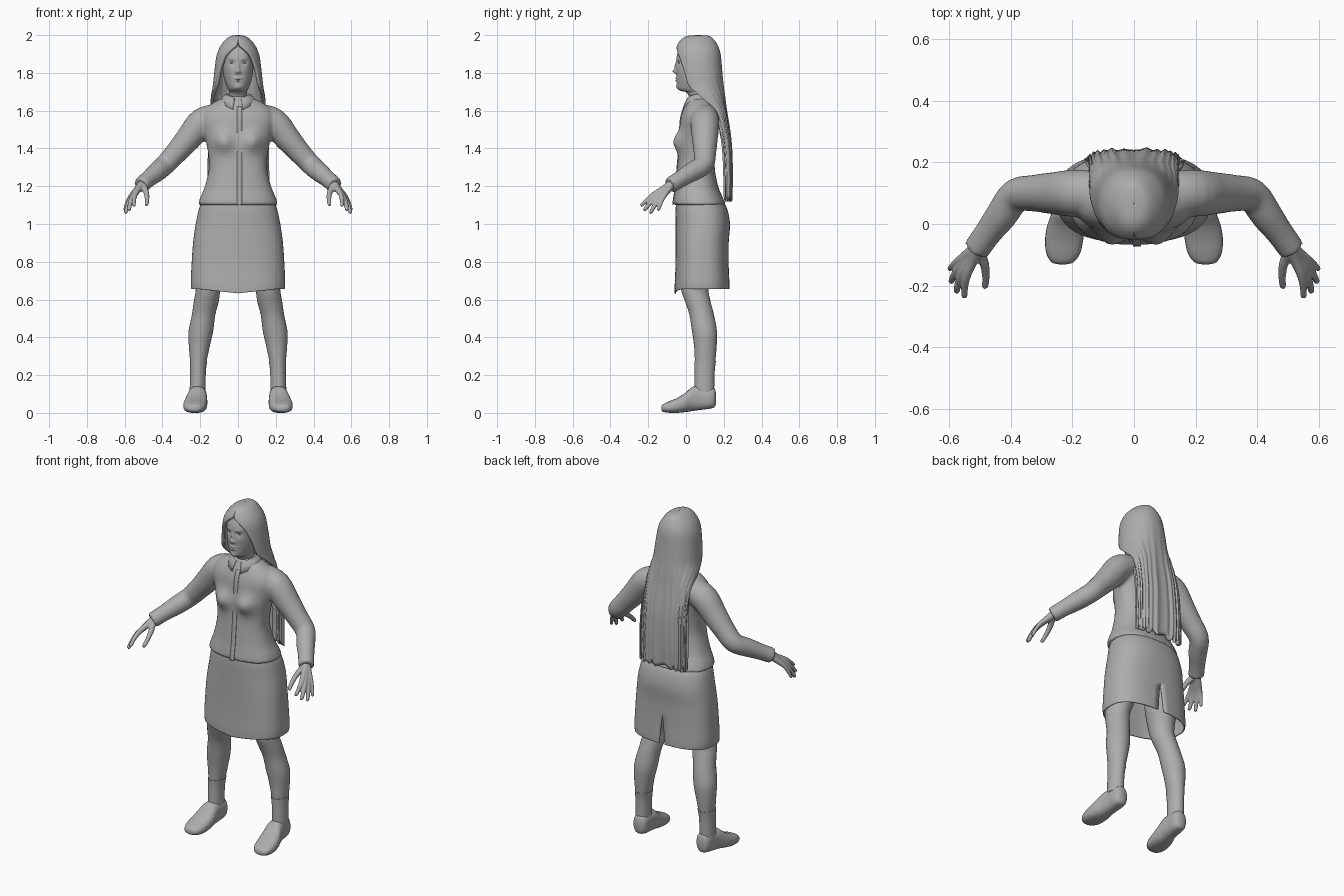
import bpy, bmesh, math
from mathutils import Vector

if "Cube" in bpy.data.objects:
    bpy.data.objects.remove(bpy.data.objects["Cube"])

GREY = bpy.data.materials.new("plain_grey")
GREY.diffuse_color = (0.42, 0.42, 0.42, 1)
GREY.use_nodes = True
GREY.node_tree.nodes["Principled BSDF"].inputs["Base Color"].default_value = GREY.diffuse_color


def smooth_rows(rows, k=4):
    """Catmull-Rom interpolation between table rows."""
    out = []
    for i in range(len(rows) - 1):
        a, b, c, d = rows[max(i - 1, 0)], rows[i], rows[i + 1], rows[min(i + 2, len(rows) - 1)]
        for s in range(k):
            t = s / k
            out.append([0.5 * (2 * q + (r - p) * t + (2 * p - 5 * q + 4 * r - u) * t * t
                               + (3 * q - p - 3 * r + u) * t ** 3) for p, q, r, u in zip(a, b, c, d)])
    return out + [list(rows[-1])]


def power(v, p):
    return math.copysign(abs(v) ** (2 / p), v)


def section(row, angles):
    """Superellipse from (height, centre x, half width, front, back, exponent)."""
    h, cx, rx, f, b, p = row
    return [Vector((cx + rx * power(math.sin(a), p),
                    (f + b) / 2 + (b - f) / 2 * power(math.cos(a), p), h)) for a in angles]


def full(n):
    return [2 * math.pi * i / n for i in range(n)]


def loft(bm, rings, closed=True, cap=True):
    vs = [[bm.verts.new(p) for p in r] for r in rings]
    n = len(vs[0])
    for a, b in zip(vs, vs[1:]):
        for i in range(n if closed else n - 1):
            j = (i + 1) % n
            bm.faces.new((a[i], a[j], b[j], b[i]))
    if cap:
        bm.faces.new(vs[0])
        bm.faces.new(vs[-1])


def tube(rows, n=16):
    """Round rings along a path of (x, y, z, radius)."""
    pts = [Vector(r[:3]) for r in rows]
    rings = []
    for i, c in enumerate(pts):
        t = (pts[min(i + 1, len(pts) - 1)] - pts[max(i - 1, 0)]).normalized()
        u = t.cross(Vector((0.3, 0.8, -0.5))).normalized()
        w = t.cross(u)
        rings.append([c + (u * math.cos(a) + w * math.sin(a)) * rows[i][3] for a in full(n)])
    return rings


def finish(name, bm, mirror=False, solid=0, voxel=0, relax=0, angle=50):
    bmesh.ops.remove_doubles(bm, verts=bm.verts, dist=0.0002)
    bmesh.ops.recalc_face_normals(bm, faces=bm.faces)
    me = bpy.data.meshes.new(name)
    bm.to_mesh(me)
    bm.free()
    me.materials.append(GREY)
    me.shade_smooth()
    me.set_sharp_from_angle(angle=math.radians(angle))
    ob = bpy.data.objects.new(name, me)
    bpy.context.collection.objects.link(ob)
    if solid:
        m = ob.modifiers.new("thickness", 'SOLIDIFY')
        m.thickness, m.offset = solid, -1
    if mirror:
        ob.modifiers.new("mirror", 'MIRROR').use_mirror_merge = False
    if voxel:
        m = ob.modifiers.new("fuse", 'REMESH')
        m.mode, m.voxel_size, m.use_smooth_shade = 'VOXEL', voxel, True
        s = ob.modifiers.new("relax", 'SMOOTH')
        s.factor, s.iterations = 0.5, relax
    return ob


def bump(p, x, z, sx, sz, amp):
    """Push a point forward by a soft bump."""
    p.y -= amp * math.exp(-((p.x - x) / sx) ** 2 - ((p.z - z) / sz) ** 2)


# Shirt: torso and sleeves fused together
TORSO = [(1.10, 0, .212, -.07, .212, 2.4), (1.14, 0, .20, -.065, .195, 2.4), (1.20, 0, .175, -.056, .17, 2.4),
         (1.30, 0, .153, -.047, .152, 2.4), (1.40, 0, .162, -.038, .157, 2.4), (1.48, 0, .182, -.034, .168, 2.4),
         (1.55, 0, .195, -.03, .172, 2.4), (1.60, 0, .18, -.018, .165, 2.3), (1.64, 0, .135, .0, .15, 2.1),
         (1.67, 0, .075, .012, .135, 2), (1.68, 0, .06, .02, .13, 2)]
ARM = [(.11, .1, 1.568, .07), (.19, .1, 1.537, .077), (.26, .1, 1.455, .069), (.325, .1, 1.38, .06),
       (.385, .092, 1.315, .055), (.43, .03, 1.275, .052), (.475, -.03, 1.238, .045), (.513, -.083, 1.205, .044)]
bm = bmesh.new()
rings = [section(r, full(64)) for r in smooth_rows(TORSO)]
for r in rings:
    for p in r:
        if p.y < .04:
            for s in (-1, 1):
                bump(p, s * .078, 1.435, .052, .052, .04)
loft(bm, rings)
for s in (-1, 1):
    loft(bm, tube([(s * r[0], *r[1:]) for r in smooth_rows(ARM)], 24))
finish("shirt", bm, voxel=.009, relax=6)

# Shirt front overlap strip
bm = bmesh.new()
strip = [r for r in smooth_rows(TORSO) if r[0] < 1.63]
loft(bm, [[Vector((x, r[3] - .003 - .003 * math.exp(-((r[0] - 1.435) / .05) ** 2), r[0]))
           for x in (-.004, .022)] for r in strip], closed=False, cap=False)
finish("front_placket", bm, solid=.005)

# Collar: folded band open at the throat
bm = bmesh.new()
arc = [math.radians(165) * (i / 20 - 1) for i in range(41)]
rings = []
for rx, ry, z, dip in ((.056, .06, 1.66, .02), (.066, .064, 1.69, .025), (.084, .078, 1.675, .035), (.102, .09, 1.645, .04)):
    rings.append([Vector((rx * math.sin(a), .068 + ry * math.cos(a), z - dip * (abs(a) / 2.88) ** 4)) for a in arc])
loft(bm, rings, closed=False, cap=False)
finish("collar", bm, solid=.004)

# Skirt: open tube with a back slit and a pointed front hem
SKIRT = [(1.12, 0, .19, -.05, .195, 2.4), (1.08, 0, .207, -.055, .218, 2.4), (1.0, 0, .224, -.055, .233, 2.4),
         (.90, 0, .238, -.055, .226, 2.5), (.78, 0, .246, -.056, .226, 2.6), (.69, 0, .25, -.06, .23, 2.6),
         (.655, 0, .247, -.06, .23, 2.6)]
bm = bmesh.new()
rings = []
for r in smooth_rows(SKIRT):
    drop = max(0, min(1, (.82 - r[0]) / .165))
    gap = .035 * drop
    ring = section(r, [gap + (2 * math.pi - 2 * gap) * i / 64 for i in range(65)])
    for p in ring:
        if p.y < .05:
            p.z -= .022 * drop * max(0, 1 - abs(p.x) / .2)
    rings.append(ring)
loft(bm, rings, closed=False, cap=False)
finish("skirt", bm, solid=.006)

# Legs and sock tops
LEG = [(.95, .115, .09, -.02, .17, 2), (.78, .14, .085, -.03, .15, 2), (.66, .157, .066, -.027, .12, 2),
       (.59, .168, .066, -.005, .13, 2), (.52, .182, .062, .018, .148, 2), (.43, .197, .065, .032, .164, 2),
       (.35, .205, .055, .043, .162, 2), (.25, .211, .041, .048, .153, 2), (.16, .214, .037, .05, .145, 2),
       (.09, .214, .04, .045, .145, 2)]
bm = bmesh.new()
loft(bm, [section(r, full(28)) for r in smooth_rows(LEG)])
finish("legs", bm, mirror=True)
SOCK = [(.275, .209, .046, .044, .159, 2), (.22, .212, .042, .046, .152, 2), (.11, .214, .042, .045, .149, 2)]
bm = bmesh.new()
loft(bm, [section(r, full(28)) for r in smooth_rows(SOCK)])
finish("socks", bm, mirror=True)

# Shoes: sections run from toe to heel
SHOE = [(-.131, .232, .012, .016, .03, 2), (-.124, .232, .036, .007, .044, 2.3), (-.095, .23, .055, .001, .059, 2.6),
        (-.05, .227, .062, .0, .078, 2.6), (-.005, .222, .06, .004, .105, 2.4), (.035, .216, .052, .01, .138, 2.4),
        (.08, .212, .046, .016, .141, 2.6), (.125, .21, .044, .022, .138, 2.6), (.15, .21, .034, .03, .132, 2.4),
        (.159, .21, .014, .05, .105, 2)]
bm = bmesh.new()
loft(bm, [[Vector((p.x, p.z, p.y)) for p in section(r, full(28))] for r in smooth_rows(SHOE)])
finish("shoes", bm, mirror=True)

# Hands: fingers grown from the wrist and fused
bm = bmesh.new()
wrist = Vector((.507, -.075, 1.211))
FINGERS = [((.483, -.208, 1.10), .42, .013), ((.553, -.24, 1.097), .52, .0125), ((.579, -.222, 1.073), .52, .013),
           ((.597, -.19, 1.058), .52, .0125), ((.602, -.148, 1.072), .52, .011)]
for tip, k, r in FINGERS:
    tip = Vector(tip)
    mid = wrist.lerp(tip, k)
    out = Vector((.012, -.004, .008)) if k > .5 else Vector((-.012, -.005, 0))
    rows = [(wrist, .024), (wrist.lerp(mid, .5) + out * .5, .018), (mid + out, r * 1.15),
            (mid.lerp(tip, .5) + out * .7, r * .95), (mid.lerp(tip, .93), r * .8), (tip, r * .4)]
    loft(bm, tube(smooth_rows([(*c, q) for c, q in rows], 3), 12))
finish("hands", bm, mirror=True, voxel=.0045, relax=2)

# Head and neck with soft facial features
HEAD = [(1.60, 0, .058, .035, .14, 2), (1.665, 0, .05, .02, .125, 2), (1.697, 0, .048, .0, .122, 2),
        (1.706, 0, .05, -.03, .125, 2), (1.722, 0, .057, -.046, .135, 2), (1.76, 0, .071, -.049, .15, 2.1),
        (1.80, 0, .079, -.05, .165, 2.2), (1.86, 0, .083, -.05, .17, 2.2), (1.90, 0, .081, -.046, .168, 2.2),
        (1.95, 0, .064, -.022, .148, 2), (1.982, 0, .03, .02, .1, 2)]
FACE = [(0, 1.808, .011, .011, .02), (0, 1.835, .008, .02, .01), (0, 1.771, .02, .005, .008),
        (0, 1.759, .016, .005, .008), (0, 1.765, .022, .002, -.005), (0, 1.724, .018, .012, .005)]
for s in (-1, 1):
    FACE += [(s * .032, 1.853, .014, .009, -.009), (s * .03, 1.875, .018, .006, .004),
             (s * .012, 1.804, .006, .006, .006), (s * .043, 1.815, .018, .018, .003)]
bm = bmesh.new()
rings = [section(r, full(96)) for r in smooth_rows(HEAD, 8)]
for r in rings:
    for p in r:
        if p.y < .03:
            for f in FACE:
                bump(p, *f)
loft(bm, rings)
finish("head", bm, angle=80)

# Eyes
bm = bmesh.new()
bmesh.ops.create_uvsphere(bm, u_segments=16, v_segments=10, radius=.011)
for v in bm.verts:
    v.co = Vector((v.co.x * 1.15 + .032, v.co.y - .028, v.co.z * .6 + 1.853))
finish("eyes", bm, mirror=True)

# Hair: cap opening around the face, falling as a flat sheet down the back
# last column is the sweep angle measured from the back
HAIR = [(2.0, 0, .001, .064, .066, 2, 180), (1.996, 0, .035, .01, .12, 2, 180), (1.98, 0, .062, -.022, .145, 2, 180),
        (1.95, 0, .088, -.046, .166, 2, 176), (1.92, 0, .104, -.056, .178, 2.1, 158), (1.88, 0, .116, -.06, .186, 2.1, 141),
        (1.80, 0, .126, -.055, .193, 2.2, 126), (1.73, 0, .134, -.045, .20, 2.2, 118), (1.67, 0, .144, .0, .207, 2.3, 100),
        (1.60, 0, .146, .07, .215, 2.6, 84), (1.50, 0, .148, .12, .23, 3, 82), (1.40, 0, .15, .15, .24, 3, 82),
        (1.25, 0, .152, .16, .244, 3.2, 82), (1.13, 0, .15, .165, .24, 3.2, 80)]
bm = bmesh.new()
rings = []
for r in smooth_rows(HAIR):
    sweep = math.radians(min(r[6], 180))
    ring = section(r[:6], [sweep * (i / 40 - 1) for i in range(81)])
    fall = max(0, min(1, (1.85 - r[0]) / .4))
    for i, p in enumerate(ring):
        p.y += fall * (.003 * math.sin(i * 1.05) + .002 * math.sin(i * .47))
        p.z += .012 * math.sin(i * .7) * max(0, (1.3 - r[0]) / .17)
    rings.append(ring)
loft(bm, rings, closed=False, cap=False)
finish("long_hair", bm, solid=.018)
